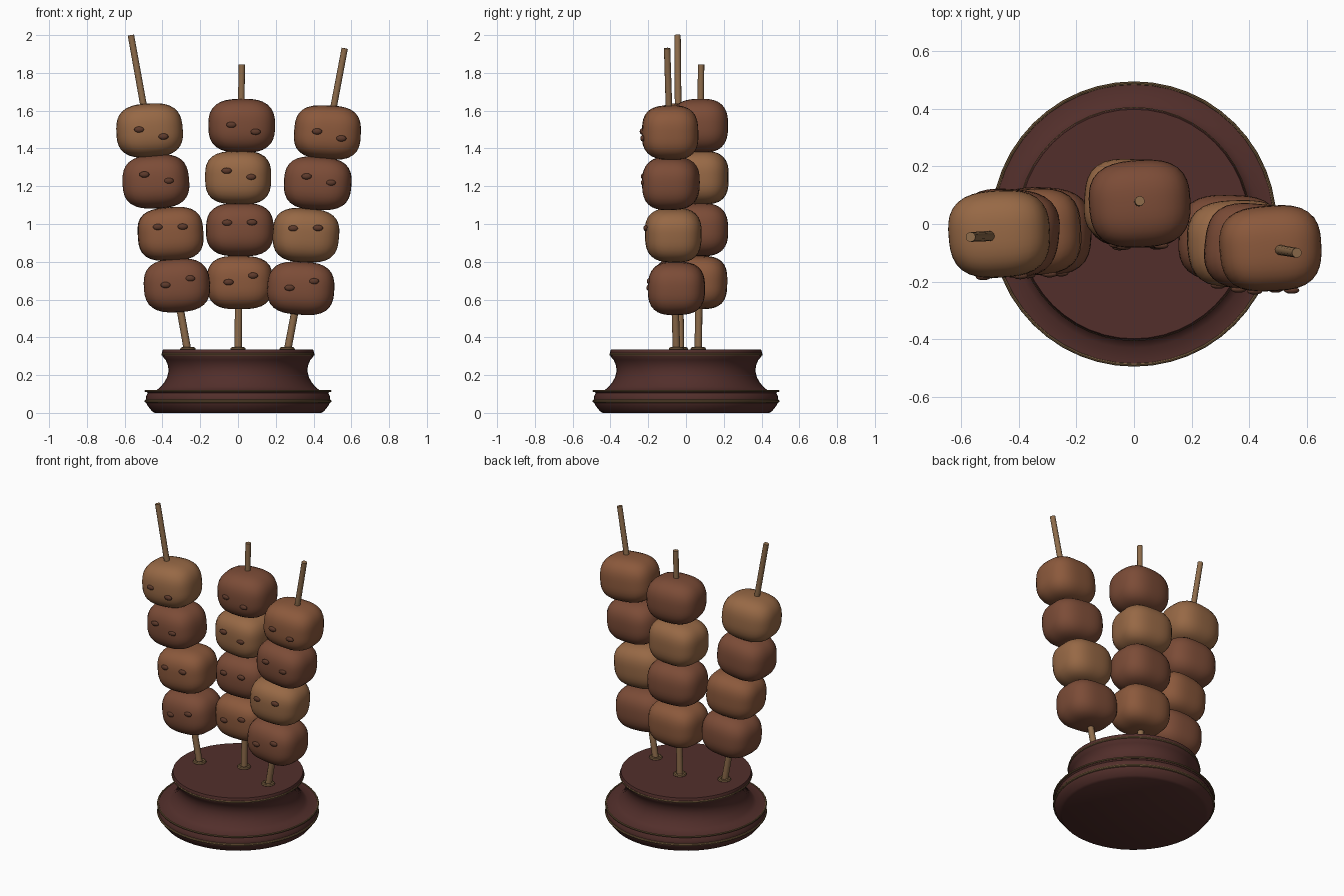
import bpy, bmesh, math, random
from mathutils import Vector, Matrix

if "Cube" in bpy.data.objects:
    bpy.data.objects.remove(bpy.data.objects["Cube"])

random.seed(4)

def mat(name, rgb):
    m = bpy.data.materials.new(name)
    m.diffuse_color = (*rgb, 1)
    m.use_nodes = True
    m.node_tree.nodes["Principled BSDF"].inputs["Base Color"].default_value = m.diffuse_color
    return m

LIGHT = mat("light_brown", (.31, .14, .06))
MID = mat("mid_brown", (.26, .10, .045))
DARK = mat("dark_brown", (.20, .072, .038))
SPOT = mat("spot_brown", (.11, .042, .024))
WOOD = mat("skewer_wood", (.27, .15, .07))
BASE = mat("base_mahogany", (.085, .028, .024))
TRIM = mat("trim_bronze", (.17, .10, .045))

def finish(name, bm, m, angle=40):
    bmesh.ops.recalc_face_normals(bm, faces=bm.faces)
    me = bpy.data.meshes.new(name)
    bm.to_mesh(me)
    bm.free()
    ob = bpy.data.objects.new(name, me)
    bpy.context.collection.objects.link(ob)
    me.materials.append(m)
    bpy.ops.object.select_all(action='DESELECT')
    ob.select_set(True)
    bpy.context.view_layer.objects.active = ob
    bpy.ops.object.shade_smooth_by_angle(angle=math.radians(angle))
    return ob

def lathe(name, profile, m, steps=48, closed=False, at=(0, 0, 0)):
    bm = bmesh.new()
    vs = [bm.verts.new((r, 0, z)) for r, z in profile]
    es = [bm.edges.new(p) for p in zip(vs, vs[1:])]
    if closed:
        es.append(bm.edges.new((vs[-1], vs[0])))
    bmesh.ops.spin(bm, geom=vs + es, cent=(0, 0, 0), axis=(0, 0, 1),
                   angle=math.tau, steps=steps, use_duplicate=False)
    bmesh.ops.remove_doubles(bm, verts=bm.verts, dist=1e-4)
    bmesh.ops.translate(bm, verts=bm.verts, vec=at)
    return finish(name, bm, m)

def ring(name, R, r, z, m, steps=48, x=0, y=0):
    prof = [(R + r * math.cos(a * math.tau / 8), r * math.sin(a * math.tau / 8)) for a in range(8)]
    return lathe(name, prof, m, steps, True, (x, y, z))

# Turned base with bronze trim
lathe("base", [(0, 0), (.44, 0), (.455, .008), (.48, .04), (.488, .06), (.488, .085), (.478, .105),
               (.485, .112), (.485, .118), (.43, .121), (.408, .14), (.388, .165), (.375, .19),
               (.368, .22), (.37, .25), (.383, .28), (.4, .3), (.403, .32), (.398, .335), (0, .335)], BASE)
ring("base_lower_trim", .486, .009, .062, TRIM)
ring("base_rim", .489, .006, .116, TRIM)
ring("base_upper_trim", .398, .008, .31, TRIM)

HALF = Vector((.175, .15, .142))
POWER = 2.9

def dumpling(name, c, roll, yaw, m):
    # rounded block: a subdivided cube pushed onto a superellipsoid
    bm = bmesh.new()
    bmesh.ops.create_cube(bm, size=2)
    bmesh.ops.subdivide_edges(bm, edges=bm.edges, cuts=9, use_grid_fill=True)
    ph = [random.uniform(0, 6.28) for _ in range(3)]
    for v in bm.verts:
        p = Vector([math.tan(k * math.pi / 4) for k in v.co])
        p /= sum(abs(k) ** POWER for k in p) ** (1 / POWER)
        p *= 1 + .012 * (math.sin(3 * p.x + ph[0]) + math.sin(3 * p.y + ph[1]) + math.sin(3 * p.z + ph[2])) / 1.5
        v.co = p * HALF
    bm.transform(Matrix.Translation(c) @ Matrix.Rotation(roll, 4, 'Y') @ Matrix.Rotation(yaw, 4, 'Z'))
    finish(name, bm, m, 60)

def spot(name, c, dx, dz):
    # flattened bead resting on the front surface
    k = 1 - abs(dx / HALF.x) ** POWER - abs(dz / HALF.z) ** POWER
    y = -HALF.y * max(k, 0) ** (1 / POWER)
    bm = bmesh.new()
    bmesh.ops.create_uvsphere(bm, u_segments=12, v_segments=8, radius=1)
    bm.transform(Matrix.Translation(c + Vector((dx, y, dz))) @ Matrix.Diagonal((.027, .012, .016, 1)))
    finish(name, bm, SPOT, 60)

# Spot offsets for each level, top to bottom
SPOTS = [((-.055, .005), (.073, -.032)), ((-.06, .037), (.068, .004)),
         ((-.067, .037), (.064, .039)), ((-.06, .002), (.069, .037))]
YAW = [.06, -.08, .05, -.04]

# name, skewer bottom, skewer top, roll, piece centres (x, y, z), colours
STICKS = [
    ("left", (-.265, -.03, .32), (-.567, -.045, 2.0), -.06,
     [(-.468, -.035, 1.495), (-.436, -.03, 1.225), (-.357, -.028, .947), (-.323, -.025, .675)],
     [LIGHT, DARK, MID, DARK]),
    ("middle", (0, .065, .32), (.02, .08, 1.845), 0,
     [(.02, .07, 1.52), (0, .075, 1.245), (.01, .073, .97), (.01, .068, .69)],
     [DARK, LIGHT, DARK, MID]),
    ("right", (.26, -.05, .32), (.565, -.1, 1.93), .06,
     [(.474, -.085, 1.485), (.423, -.08, 1.215), (.36, -.067, .94), (.333, -.05, .66)],
     [MID, DARK, LIGHT, DARK]),
]

for side, a, b, roll, centres, mats in STICKS:
    a, b = Vector(a), Vector(b)
    # stick
    bm = bmesh.new()
    bmesh.ops.create_cone(bm, cap_ends=True, segments=12, radius1=.02, radius2=.017, depth=(b - a).length)
    bm.transform(Matrix.Translation((a + b) / 2) @ (b - a).to_track_quat('Z', 'Y').to_matrix().to_4x4())
    finish(side + "_skewer", bm, WOOD)
    # collar where the stick enters the base
    ring(side + "_collar", .029, .012, .337, TRIM, 20, a.x, a.y)
    # four pieces with their spots
    for i, c in enumerate(centres):
        c = Vector(c)
        dumpling(f"{side}_piece_{i + 1}", c, roll, YAW[i], mats[i])
        for j, (dx, dz) in enumerate(SPOTS[i]):
            spot(f"{side}_piece_{i + 1}_spot_{j + 1}", c, dx, dz)
